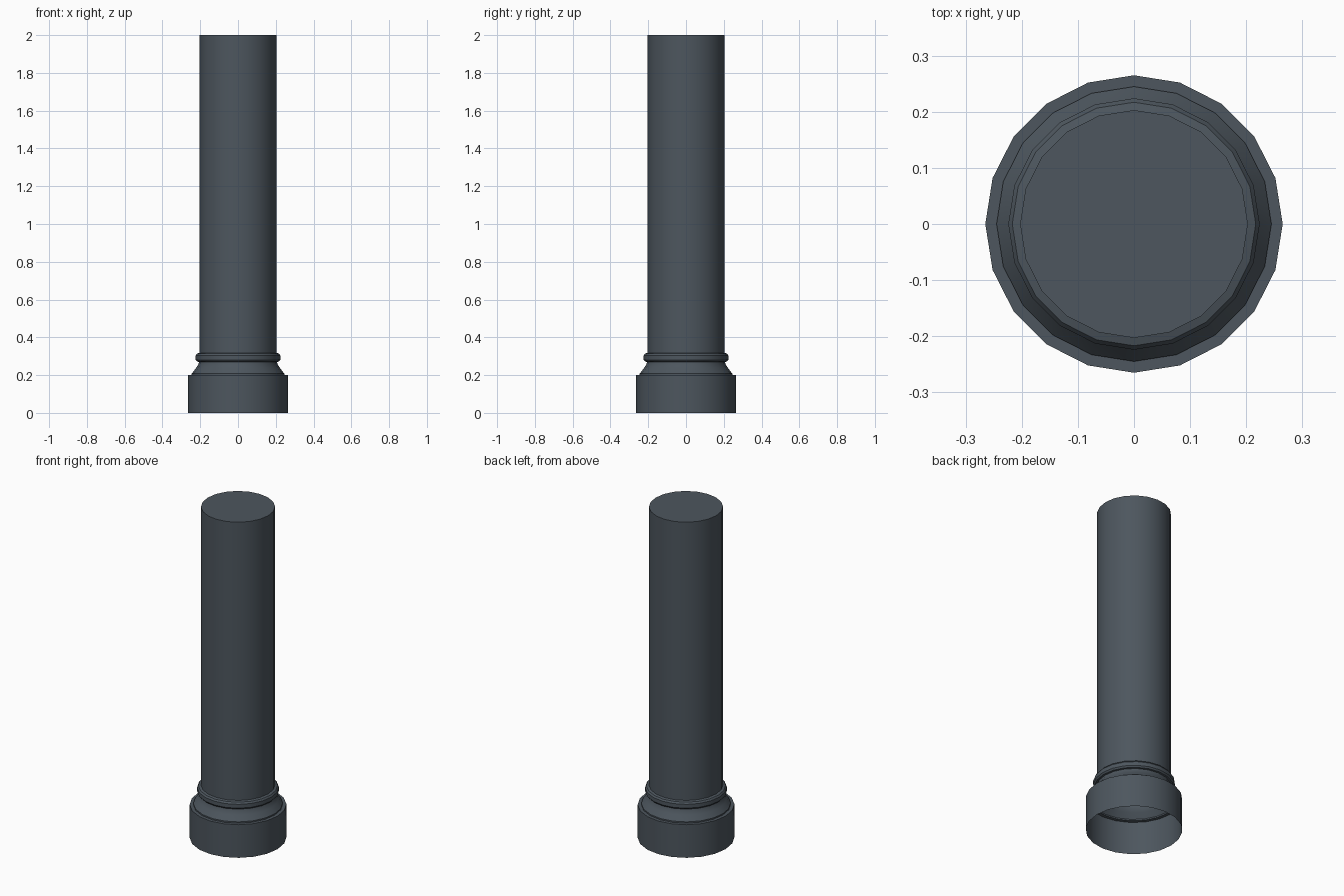
import bpy
import bmesh
from math import cos, sin, pi, radians

SIDES = 20

cube = bpy.data.objects.get("Cube")
if cube:
    bpy.data.objects.remove(cube, do_unlink=True)

slate = bpy.data.materials.new("slate_grey")
slate.use_nodes = True
colour = (0.074, 0.093, 0.112, 1)
slate.diffuse_color = colour
slate.node_tree.nodes["Principled BSDF"].inputs["Base Color"].default_value = colour


def lathe(name, profile, cap_top=False):
    """Revolve (radius, height) points around z into an open shell."""
    bm = bmesh.new()
    rings = [[bm.verts.new((r * cos(2 * pi * i / SIDES), r * sin(2 * pi * i / SIDES), z))
              for i in range(SIDES)] for r, z in profile]
    for low, high in zip(rings, rings[1:]):
        for i in range(SIDES):
            j = (i + 1) % SIDES
            bm.faces.new((low[i], low[j], high[j], high[i]))
    if cap_top:
        bm.faces.new(rings[-1])
    mesh = bpy.data.meshes.new(name)
    bm.to_mesh(mesh)
    bm.free()
    mesh.materials.append(slate)
    obj = bpy.data.objects.new(name, mesh)
    bpy.context.collection.objects.link(obj)
    bpy.ops.object.select_all(action="DESELECT")
    obj.select_set(True)
    bpy.context.view_layer.objects.active = obj
    bpy.ops.object.shade_smooth_by_angle(angle=radians(30))
    return obj


# Hollow socket, open underneath, with a narrow shoulder
lathe("base_socket", [(0.265, 0), (0.265, 0.2), (0.245, 0.2)])

# Neck curving in from the shoulder to the collar
lathe("flared_neck", [(0.245, 0.2), (0.245, 0.208), (0.222, 0.238), (0.209, 0.258), (0.207, 0.27)])

# Raised collar with bevelled edges
lathe("collar_ring", [(0.207, 0.27), (0.217, 0.272), (0.224, 0.281),
                      (0.224, 0.304), (0.217, 0.314), (0.203, 0.318)])

# Long plain shaft closed at the top
lathe("pipe_shaft", [(0.203, 0.318), (0.203, 2)], cap_top=True)
